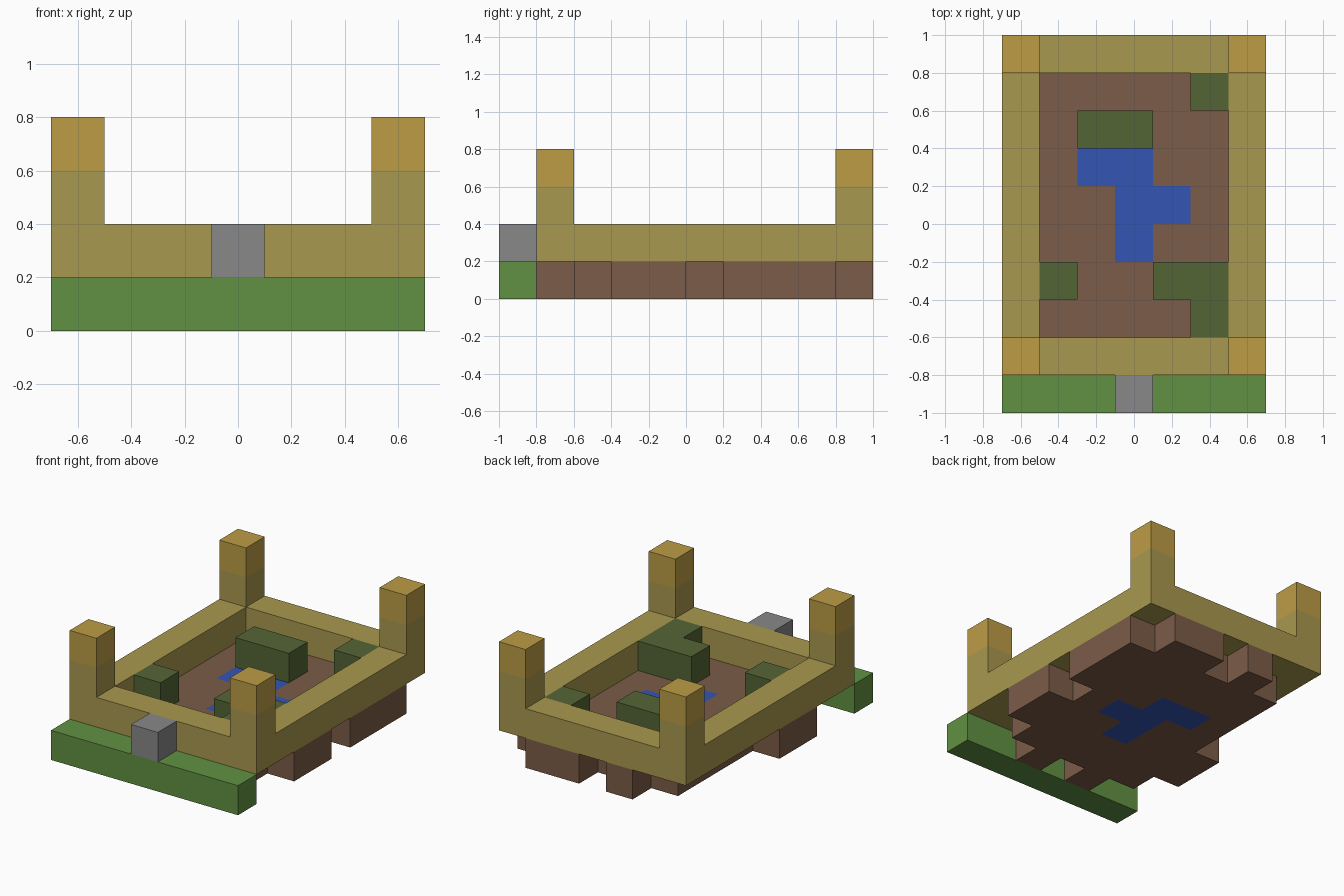
import bpy
import bmesh
from mathutils import Vector

CELL = 0.2

cube = bpy.data.objects.get("Cube")
if cube:
    bpy.data.objects.remove(cube, do_unlink=True)

# Plans of each level, back row first, left to right along +x
GROUND = """
..B.BB.
.BBBBBB
.BBBBBB
.BWWBBB
.BBWWB.
BBBWBBB
BBBBBBB
.BBBBB.
..B.B..
GGGGGGG"""

WALLS = """
TTTTTTT
T....DT
T.DD..T
T.....T
T.....T
T.....T
TD..DDT
T....DT
TTTTTTT
...S..."""

# The four corner posts rise above the walls
EMPTY = "......."
CORNERS = "T.....T"
POSTS = "\n".join([CORNERS] + [EMPTY] * 7 + [CORNERS, EMPTY])
CAPS = POSTS.replace("T", "O")

LEVELS = [plan.split() for plan in (GROUND, WALLS, POSTS, CAPS)]

# Letter in the plan: part name, material name, display colour
PARTS = {
    "B": ("earth_floor", "earth brown", "7C5C48"),
    "W": ("pond", "water blue", "3356B4"),
    "G": ("grass_strip", "grass green", "619142"),
    "T": ("walls_and_posts", "straw", "A9994E"),
    "D": ("bushes", "dark leaf green", "546535"),
    "S": ("door_step", "stone grey", "888888"),
    "O": ("post_caps", "golden wood", "BC9C45"),
}


def make_material(name, code):
    """Flat material from a display colour, converted to linear."""
    srgb = [c / 255 for c in bytes.fromhex(code)]
    rgba = [((c + 0.055) / 1.055) ** 2.4 for c in srgb] + [1]
    mat = bpy.data.materials.new(name)
    mat.use_nodes = True
    mat.diffuse_color = rgba
    bsdf = mat.node_tree.nodes["Principled BSDF"]
    bsdf.inputs["Base Color"].default_value = rgba
    bsdf.inputs["Roughness"].default_value = 0.9
    return mat


def cells_of(letter):
    """Grid positions holding a letter, with y counted from the front."""
    return {
        (i, len(rows) - 1 - j, k)
        for k, rows in enumerate(LEVELS)
        for j, row in enumerate(rows)
        for i, mark in enumerate(row)
        if mark == letter
    }


def build_part(letter, name, mat):
    """Join the blocks of one part and keep only its outer skin."""
    filled = cells_of(letter)
    middle = Vector((len(LEVELS[0][0]) / 2, len(LEVELS[0]) / 2, 0))
    bm = bmesh.new()
    for cell in sorted(filled):
        for axis in range(3):
            u, v = (axis + 1) % 3, (axis + 2) % 3
            for side in (0, 1):
                near = list(cell)
                near[axis] += 2 * side - 1
                if tuple(near) in filled:
                    continue
                ring = []
                for a, b in ((0, 0), (1, 0), (1, 1), (0, 1)):
                    p = Vector(cell)
                    p[axis] += side
                    p[u] += a
                    p[v] += b
                    ring.append(bm.verts.new((p - middle) * CELL))
                bm.faces.new(ring if side else ring[::-1])
    bmesh.ops.remove_doubles(bm, verts=bm.verts[:], dist=CELL / 100)
    mesh = bpy.data.meshes.new(name)
    bm.to_mesh(mesh)
    bm.free()
    mesh.materials.append(mat)
    bpy.context.collection.objects.link(bpy.data.objects.new(name, mesh))


for letter, (name, colour, code) in PARTS.items():
    build_part(letter, name, make_material(colour, code))
